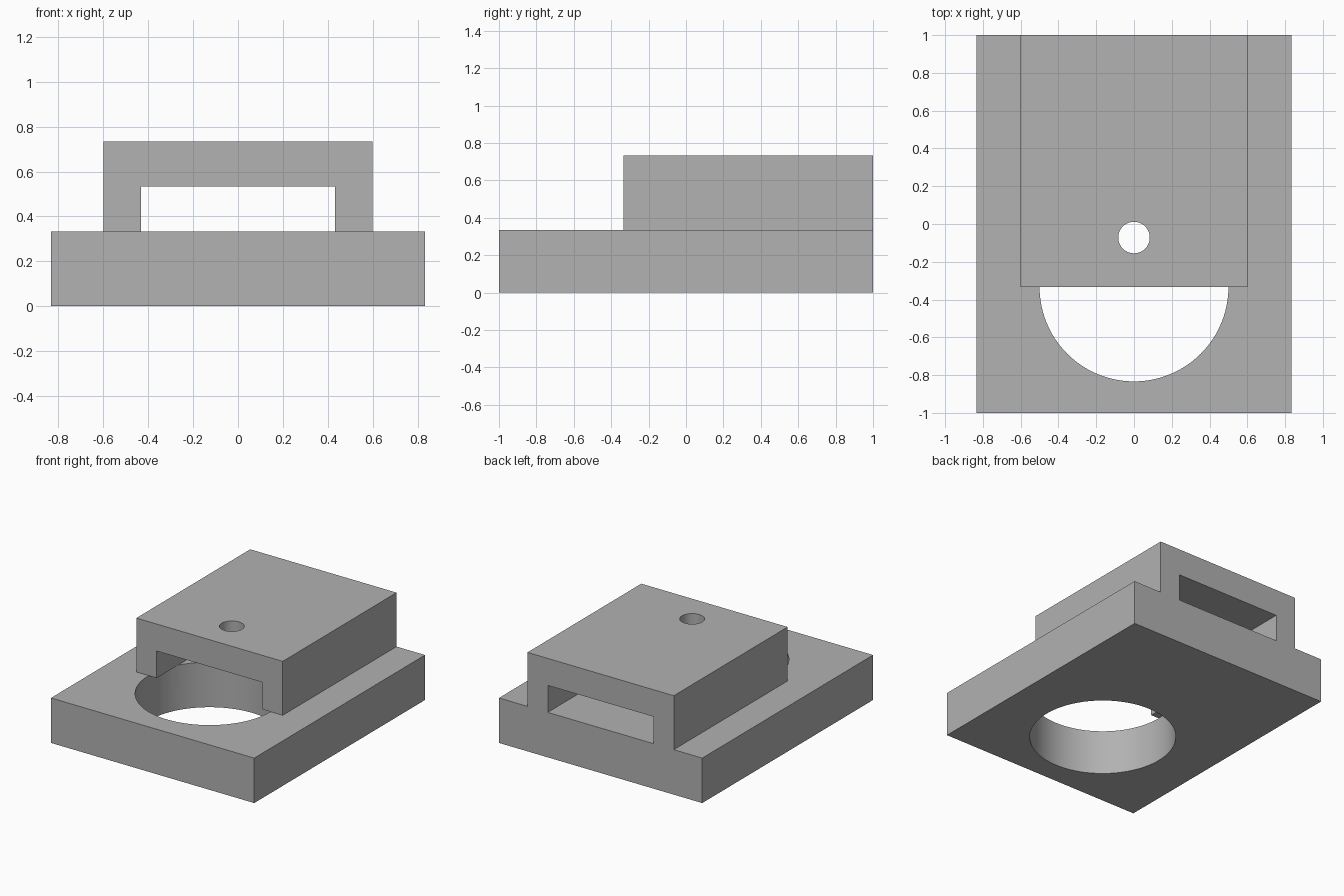
import bpy
import bmesh
import math
from mathutils import Vector

cube = bpy.data.objects.get("Cube")
if cube:
    bpy.data.objects.remove(cube, do_unlink=True)

U = 1 / 30  # design unit: the plate is 50 x 60 x 10

grey = bpy.data.materials.new("plain grey")
grey.use_nodes = True
colour = (0.445, 0.445, 0.445, 1)
grey.diffuse_color = colour
grey.node_tree.nodes["Principled BSDF"].inputs["Base Color"].default_value = colour


def extrude_profile(name, points, start, length):
    """Extrude an x-z profile along y; all values in design units."""
    bm = bmesh.new()
    face = bm.faces.new([bm.verts.new(Vector((x, start, z)) * U) for x, z in points])
    moved = bmesh.ops.extrude_face_region(bm, geom=[face])["geom"]
    verts = [v for v in moved if isinstance(v, bmesh.types.BMVert)]
    bmesh.ops.translate(bm, verts=verts, vec=(0, length * U, 0))
    bmesh.ops.recalc_face_normals(bm, faces=bm.faces)
    mesh = bpy.data.meshes.new(name)
    bm.to_mesh(mesh)
    bm.free()
    mesh.materials.append(grey)
    obj = bpy.data.objects.new(name, mesh)
    bpy.context.collection.objects.link(obj)
    return obj


def combine(target, other, operation):
    """Apply a boolean and discard the second object."""
    mod = target.modifiers.new(operation.title(), "BOOLEAN")
    mod.object = other
    mod.operation = operation
    mod.solver = "EXACT"
    bpy.ops.object.select_all(action="DESELECT")
    bpy.context.view_layer.objects.active = target
    target.select_set(True)
    bpy.ops.object.modifier_apply(modifier=mod.name)
    bpy.data.objects.remove(other, do_unlink=True)


def drill(target, radius, y, z, depth):
    """Cut a vertical round hole centred on x = 0."""
    bpy.ops.mesh.primitive_cylinder_add(vertices=96, radius=radius * U, depth=depth * U,
                                        location=(0, y * U, z * U))
    cutter = bpy.context.object
    cutter.hide_render = True
    cutter.data.materials.append(grey)
    combine(target, cutter, "DIFFERENCE")


# Base plate with the large round opening
body = extrude_profile("slotted_base", [(-25, 0), (25, 0), (25, 10), (-25, 10)], -30, 60)
drill(body, 15, -10, 5, 14)

# Bridge cover with the small hole in its roof
half = [(18, 10), (18, 22), (13, 16), (13, 10)]
outer, inner = half[:2], half[2:]
mirrored = [(-x, z) for x, z in reversed(outer)]
mirrored_inner = [(-x, z) for x, z in reversed(inner)]
bridge = extrude_profile("bridge_cover", outer + mirrored + mirrored_inner + inner, -10, 40)
drill(bridge, 2.5, -2.15, 19, 10)

# Join cover and plate into one solid
combine(body, bridge, "UNION")
bpy.ops.object.shade_smooth_by_angle(angle=math.radians(30))
